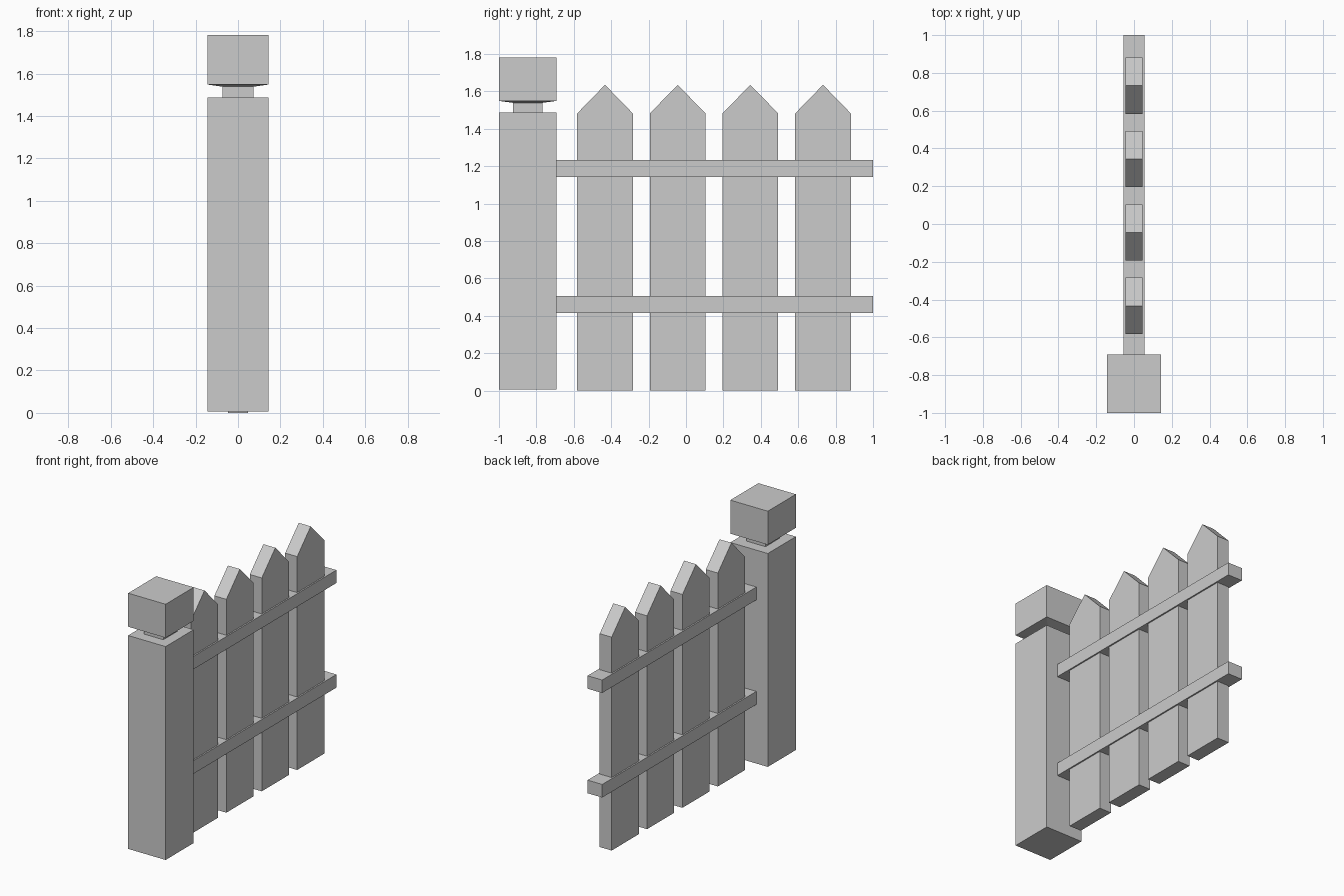
import bpy

if "Cube" in bpy.data.objects:
    bpy.data.objects.remove(bpy.data.objects["Cube"])

POST_Y = -0.846


def mesh_object(name, verts, faces):
    mesh = bpy.data.meshes.new(name)
    mesh.from_pydata(verts, [], faces)
    mesh.update()
    obj = bpy.data.objects.new(name, mesh)
    bpy.context.collection.objects.link(obj)
    return obj


def prism_x(name, profile, half):
    """Extrude a counter-clockwise (y, z) outline symmetrically along x."""
    n = len(profile)
    verts = [(s * half, y, z) for s in (-1, 1) for y, z in profile]
    faces = [tuple(reversed(range(n))), tuple(range(n, 2 * n))]
    faces += [(i, (i + 1) % n, (i + 1) % n + n, i + n) for i in range(n)]
    return mesh_object(name, verts, faces)


def stacked_rects(name, y, rings):
    """Join rectangular rings (half x, half y, z) from bottom to top."""
    verts = [(sx * hx, y + sy * hy, z) for hx, hy, z in rings
             for sx, sy in ((-1, -1), (1, -1), (1, 1), (-1, 1))]
    faces = [(3, 2, 1, 0)]
    for r in range(0, 4 * (len(rings) - 1), 4):
        faces += [(r + i, r + (i + 1) % 4, r + 4 + (i + 1) % 4, r + 4 + i)
                  for i in range(4)]
    last = len(verts) - 4
    faces.append((last, last + 1, last + 2, last + 3))
    return mesh_object(name, verts, faces)


# Post with a narrow neck and a block cap with slightly sloped underside
stacked_rects("post", POST_Y, [
    (0.144, 0.154, 0.006), (0.144, 0.154, 1.488),
    (0.074, 0.079, 1.488), (0.074, 0.079, 1.539),
    (0.144, 0.154, 1.549), (0.144, 0.154, 1.782)])

# Pointed pickets
for i in range(4):
    y = -0.433 + i * 0.3885
    prism_x(f"picket_{i + 1}", [
        (y - 0.149, 0), (y + 0.149, 0), (y + 0.149, 1.482),
        (y, 1.635), (y - 0.149, 1.482)], 0.046)

# Horizontal rails, running from the post face past the last picket
for name, z0, z1 in (("lower_rail", 0.416, 0.507), ("upper_rail", 1.142, 1.232)):
    prism_x(name, [(-0.692, z0), (1.0, z0), (1.0, z1), (-0.692, z1)], 0.056)
